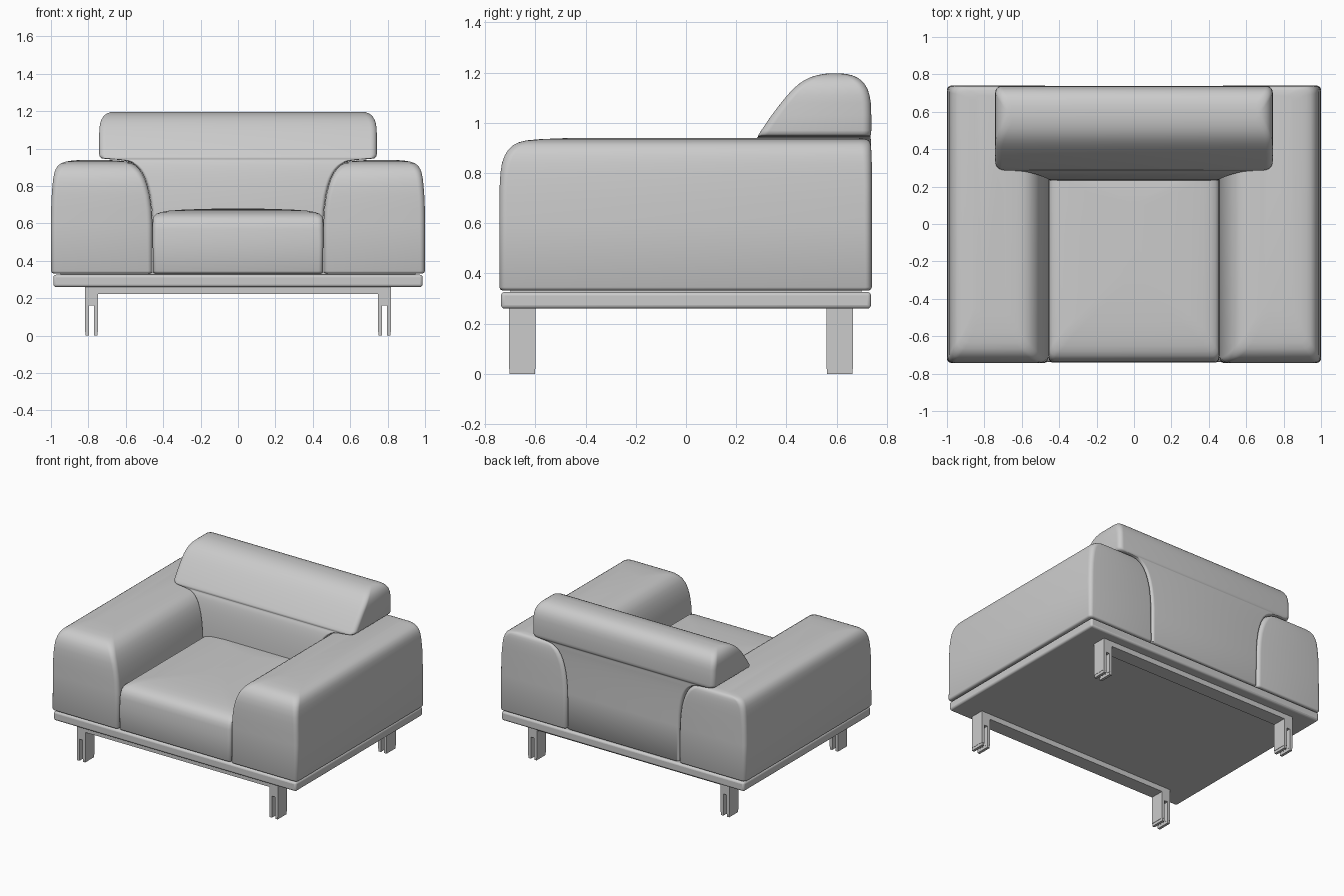
import bpy, bmesh
from math import sin, cos, pi


def finish(name, bm, mirror=False, bevel=0, angle=50):
    bmesh.ops.recalc_face_normals(bm, faces=bm.faces)
    me = bpy.data.meshes.new(name)
    bm.to_mesh(me)
    bm.free()
    ob = bpy.data.objects.new(name, me)
    bpy.context.collection.objects.link(ob)
    if bevel:
        m = ob.modifiers.new("bevel", 'BEVEL')
        m.width, m.segments = bevel, 3
    if mirror:
        m = ob.modifiers.new("mirror", 'MIRROR')
        m.use_mirror_merge = False
    bpy.ops.object.select_all(action='DESELECT')
    ob.select_set(True)
    bpy.context.view_layer.objects.active = ob
    bpy.ops.object.shade_smooth_by_angle(angle=angle * pi / 180)
    return ob


def loft(name, rings, mirror=False, seg=6):
    """Skin rounded-rectangle rings given as (z, x0, x1, y0, y1, corner radius)."""
    bm = bmesh.new()
    prev = None
    for i, (z, x0, x1, y0, y1, r) in enumerate(rings):
        ring = []
        corners = [(x1 - r, y1 - r), (x0 + r, y1 - r), (x0 + r, y0 + r), (x1 - r, y0 + r)]
        for q, (cx, cy) in enumerate(corners):
            for k in range(seg + 1):
                a = (q + k / seg) * pi / 2
                ring.append(bm.verts.new((cx + r * cos(a), cy + r * sin(a), z)))
        if prev:
            n = len(ring)
            for k in range(n):
                bm.faces.new((prev[k], prev[(k + 1) % n], ring[(k + 1) % n], ring[k]))
        if i in (0, len(rings) - 1):
            bm.faces.new(ring)
        prev = ring
    return finish(name, bm, mirror)


def boxes(name, items, mirror=False, bevel=0):
    """Boxes given as (x0, x1, y0, y1, z0, z1) joined in one object."""
    bm = bmesh.new()
    for x0, x1, y0, y1, z0, z1 in items:
        for v in bmesh.ops.create_cube(bm, size=1)["verts"]:
            v.co = ((x0 + x1) / 2 + v.co.x * (x1 - x0),
                    (y0 + y1) / 2 + v.co.y * (y1 - y0),
                    (z0 + z1) / 2 + v.co.z * (z1 - z0))
    return finish(name, bm, mirror, bevel, 30)


# base platform
boxes("base_platform", [(-.987, .987, -.737, .737, .26, .326)], bevel=.014)
boxes("base_spacer", [(-.95, .95, -.70, .70, .32, .34)])

# leg frames: cross rail plus forked legs with foot pads
for name, y0 in (("front", -.705), ("back", .56)):
    y1 = y0 + .105
    boxes(name + "_rail", [(-.75, .75, y0, y1, .222, .26)])
    boxes(name + "_leg", [(.748, .818, y0, y1, .16, .26),
                          (.748, .770, y0, y1, .02, .16),
                          (.796, .818, y0, y1, .02, .16)], mirror=True)
    boxes(name + "_foot_pad", [(.750, .769, y0 + .001, y1 - .001, 0, .02),
                               (.797, .816, y0 + .001, y1 - .001, 0, .02)], mirror=True)

# armrest cushions
loft("armrest", [
    (.333, .468, .988, -.732, .730, .02),
    (.337, .460, .996, -.740, .737, .025),
    (.345, .457, 1.0, -.743, .740, .025),
    (.60, .457, 1.0, -.743, .740, .03),
    (.68, .462, .999, -.743, .740, .03),
    (.75, .472, .996, -.742, .740, .03),
    (.80, .484, .992, -.739, .740, .032),
    (.84, .498, .988, -.733, .740, .034),
    (.87, .513, .982, -.722, .739, .036),
    (.89, .527, .975, -.710, .738, .038),
    (.91, .548, .962, -.690, .736, .04),
    (.922, .568, .945, -.667, .733, .04),
    (.930, .593, .922, -.635, .728, .04),
    (.935, .625, .895, -.58, .715, .04),
    (.939, .69, .85, -.48, .69, .04),
], mirror=True)

# seat cushion
seat = [(.333, .445, -.728, .02), (.337, .452, -.737, .025), (.345, .455, -.741, .025),
        (.50, .456, -.741, .025), (.57, .456, -.738, .028), (.60, .456, -.732, .03),
        (.625, .455, -.720, .032), (.640, .449, -.704, .035), (.652, .435, -.682, .04),
        (.661, .41, -.65, .04), (.668, .37, -.60, .04), (.674, .29, -.52, .04),
        (.678, .17, -.40, .04), (.680, .06, -.29, .04)]
loft("seat", [(z, -w, w, y, .32 - max(0, .456 - w) * .5, r) for z, w, y, r in seat])

# back cushion: narrow between the arms, spreading into wings above them
back = [(.335, .448, .235, .728, .02), (.342, .455, .23, .735, .02),
        (.60, .456, .23, .737, .02), (.68, .461, .233, .737, .02),
        (.75, .471, .238, .737, .02), (.80, .483, .244, .737, .02),
        (.84, .497, .250, .737, .02), (.87, .512, .256, .737, .02),
        (.89, .526, .261, .737, .02), (.91, .547, .267, .737, .022),
        (.925, .572, .273, .737, .025), (.935, .605, .279, .736, .03),
        (.941, .65, .284, .735, .03), (.944, .70, .286, .734, .035),
        (.948, .728, .287, .735, .035), (.956, .739, .291, .737, .035),
        (.97, .742, .300, .738, .035), (1.03, .742, .341, .738, .035),
        (1.08, .742, .379, .736, .035), (1.11, .741, .404, .731, .035),
        (1.135, .737, .427, .723, .035), (1.155, .730, .450, .711, .035),
        (1.17, .721, .472, .697, .035), (1.182, .709, .497, .680, .035),
        (1.190, .696, .523, .659, .035), (1.195, .682, .55, .635, .03),
        (1.197, .665, .575, .61, .015)]
loft("backrest", [(z, -w, w, y0, y1, r) for z, w, y0, y1, r in back])
